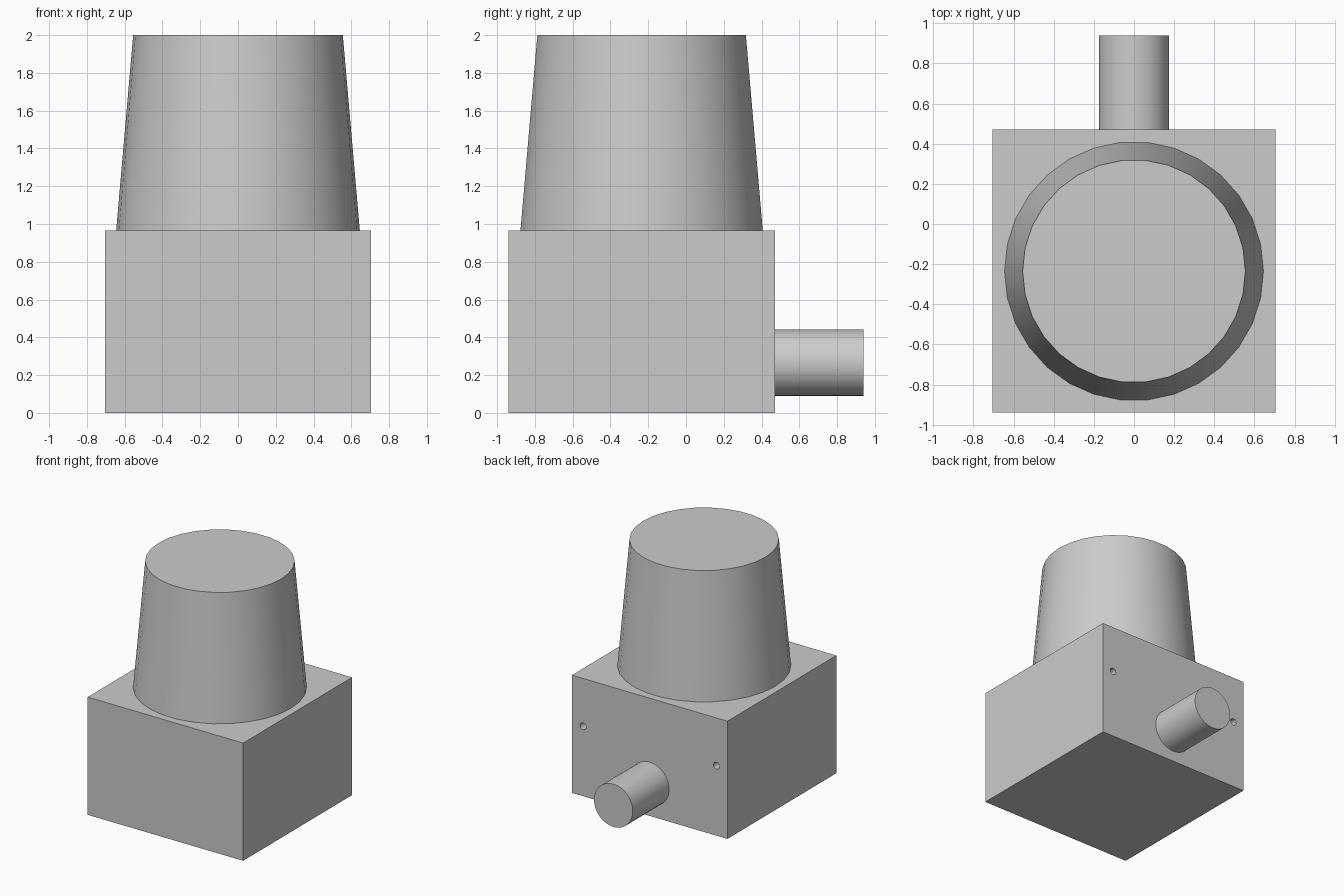
import bpy
import math
from mathutils import Vector

cube = bpy.data.objects.get("Cube")
if cube:
    bpy.data.objects.remove(cube, do_unlink=True)

grey = bpy.data.materials.new("light_grey")
grey.use_nodes = True
GREY = (0.6, 0.6, 0.6, 1)
grey.diffuse_color = GREY
grey.node_tree.nodes["Principled BSDF"].inputs["Base Color"].default_value = GREY

BODY_Y = -0.235    # centre of the housing in depth
BODY_W = 1.41
BODY_H = 0.965
BACK_Y = BODY_Y + BODY_W / 2


def finish(name, smooth=False):
    obj = bpy.context.object
    obj.name = name
    obj.data.materials.append(grey)
    if smooth:
        bpy.ops.object.shade_smooth_by_angle(angle=math.radians(30))
    return obj


def rod(name, start, end, radius, sides):
    """Round rod along y."""
    a, b = Vector(start), Vector(end)
    bpy.ops.mesh.primitive_cylinder_add(
        vertices=sides, radius=radius, depth=(b - a).length,
        location=(a + b) / 2, rotation=(math.pi / 2, 0, 0))
    return finish(name, True)


# Square housing
bpy.ops.mesh.primitive_cube_add(size=1, location=(0, BODY_Y, BODY_H / 2))
housing = bpy.context.object
housing.scale = (BODY_W, BODY_W, BODY_H)
bpy.ops.object.transform_apply(location=False, rotation=False, scale=True)
finish("housing")

# Small screw holes in the back of the housing
for side, label in ((1, "left"), (-1, "right")):
    x = side * 0.605
    cutter = rod(label + "_hole_cutter", (x, BACK_Y - 0.1, 0.573),
                 (x, BACK_Y + 0.05, 0.573), 0.028, 16)
    cutter.hide_render = True
    cutter.hide_set(True)
    cut = housing.modifiers.new(label + "_hole", "BOOLEAN")
    cut.operation = "DIFFERENCE"
    cut.solver = "EXACT"
    cut.object = cutter

# Tapered sensor head
bpy.ops.mesh.primitive_cone_add(
    vertices=30, radius1=0.645, radius2=0.555, depth=2 - BODY_H,
    location=(0, BODY_Y, (2 + BODY_H) / 2), rotation=(0, 0, math.pi / 2))
finish("sensor_head", True)

# Cable stub at the back
rod("cable_stub", (0, BACK_Y, 0.265), (0, 0.94, 0.265), 0.176, 30)
